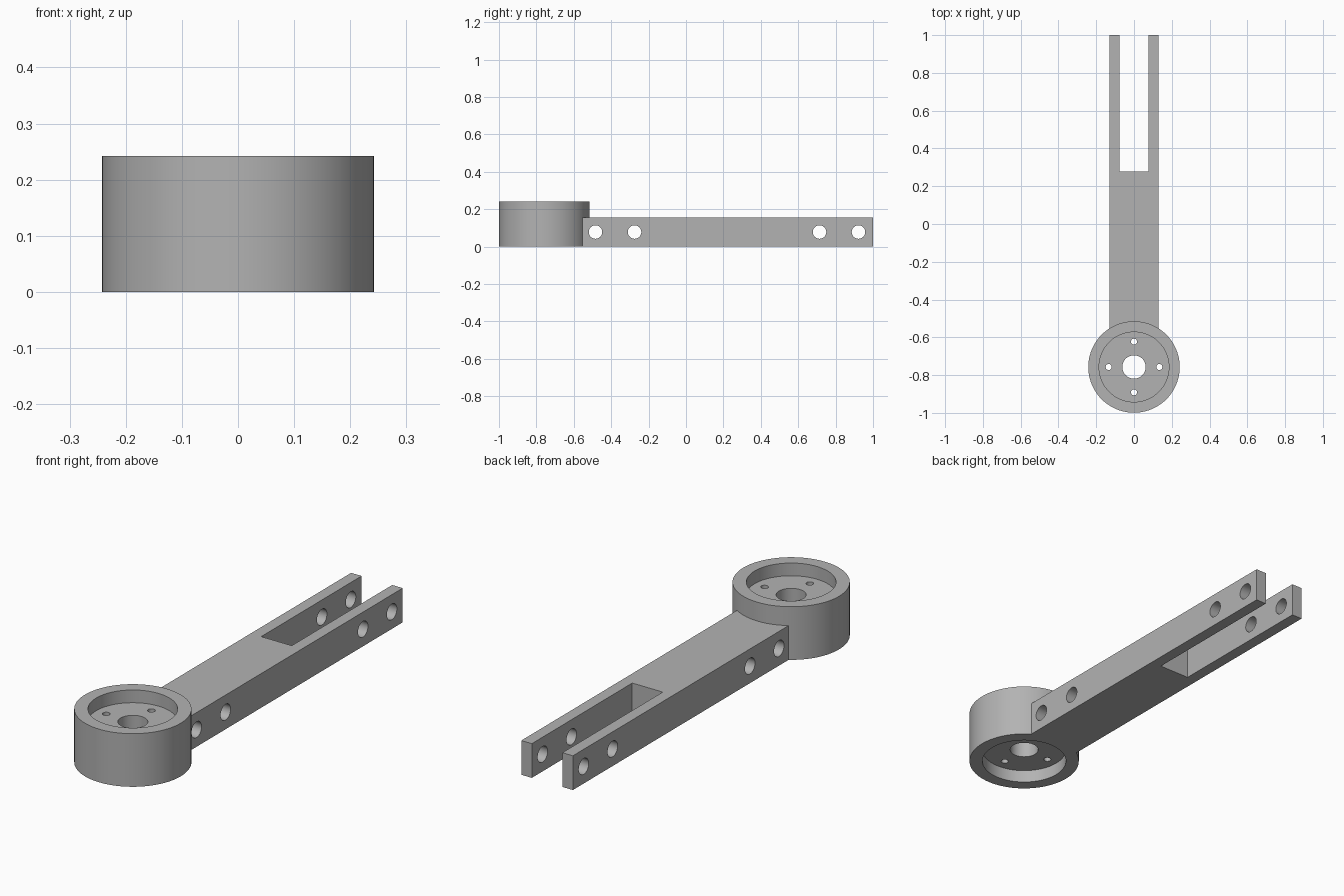
import bpy
from math import radians, pi

cube = bpy.data.objects.get("Cube")
if cube:
    bpy.data.objects.remove(cube, do_unlink=True)

HUB_Y, HUB_R, HUB_H = -0.757, 0.242, 0.242
ARM_X, ARM_H, ARM_START = 0.13, 0.156, -0.566

grey = bpy.data.materials.new("matte grey")
grey.use_nodes = True
colour = (0.45, 0.45, 0.45, 1)
grey.diffuse_color = colour
grey.node_tree.nodes["Principled BSDF"].inputs["Base Color"].default_value = colour


def cylinder(name, radius, depth, loc, rot=(0, 0, 0), sides=48):
    bpy.ops.mesh.primitive_cylinder_add(vertices=sides, radius=radius, depth=depth,
                                        location=loc, rotation=rot)
    ob = bpy.context.object
    ob.name = name
    ob.data.materials.append(grey)
    return ob


def box(name, lo, hi):
    bpy.ops.mesh.primitive_cube_add(size=1, location=[(a + b) / 2 for a, b in zip(lo, hi)])
    ob = bpy.context.object
    ob.name = name
    ob.scale = [b - a for a, b in zip(lo, hi)]
    bpy.ops.object.transform_apply(location=False, rotation=False, scale=True)
    ob.data.materials.append(grey)
    return ob


def combine(target, other, operation):
    mod = target.modifiers.new(other.name, 'BOOLEAN')
    mod.operation, mod.solver, mod.object = operation, 'EXACT', other
    bpy.context.view_layer.objects.active = target
    bpy.ops.object.modifier_apply(modifier=mod.name)
    bpy.data.objects.remove(other, do_unlink=True)


# Round hub joined to the long arm
link = cylinder("forked_link_arm", HUB_R, HUB_H, (0, HUB_Y, HUB_H / 2), sides=96)
arm = box("arm", (-ARM_X, ARM_START, 0), (ARM_X, 1, ARM_H))
combine(link, arm, 'UNION')

# Fork slot at the far end
combine(link, box("fork_slot", (-0.077, 0.277, -0.1), (0.077, 1.1, 0.3)), 'DIFFERENCE')

# Bearing recesses above and below the hub web
RECESS = 0.058
for z in (0, HUB_H):
    combine(link, cylinder("recess", 0.185, 2 * RECESS, (0, HUB_Y, z), sides=96), 'DIFFERENCE')

# Centre bore and four screw holes
combine(link, cylinder("bore", 0.062, 1, (0, HUB_Y, 0)), 'DIFFERENCE')
for dx, dy in ((1, 0), (-1, 0), (0, 1), (0, -1)):
    hole = cylinder("screw_hole", 0.016, 1, (dx * 0.134, HUB_Y + dy * 0.134, 0), sides=32)
    combine(link, hole, 'DIFFERENCE')

# Cross holes through the arm and fork
for y in (-0.484, -0.275, 0.714, 0.922):
    hole = cylinder("cross_hole", 0.036, 1, (0, y, ARM_H / 2), (0, pi / 2, 0))
    combine(link, hole, 'DIFFERENCE')

# Keep rims crisp and round walls smooth
bpy.ops.object.select_all(action='DESELECT')
link.select_set(True)
bpy.context.view_layer.objects.active = link
bpy.ops.object.shade_smooth_by_angle(angle=radians(30))
